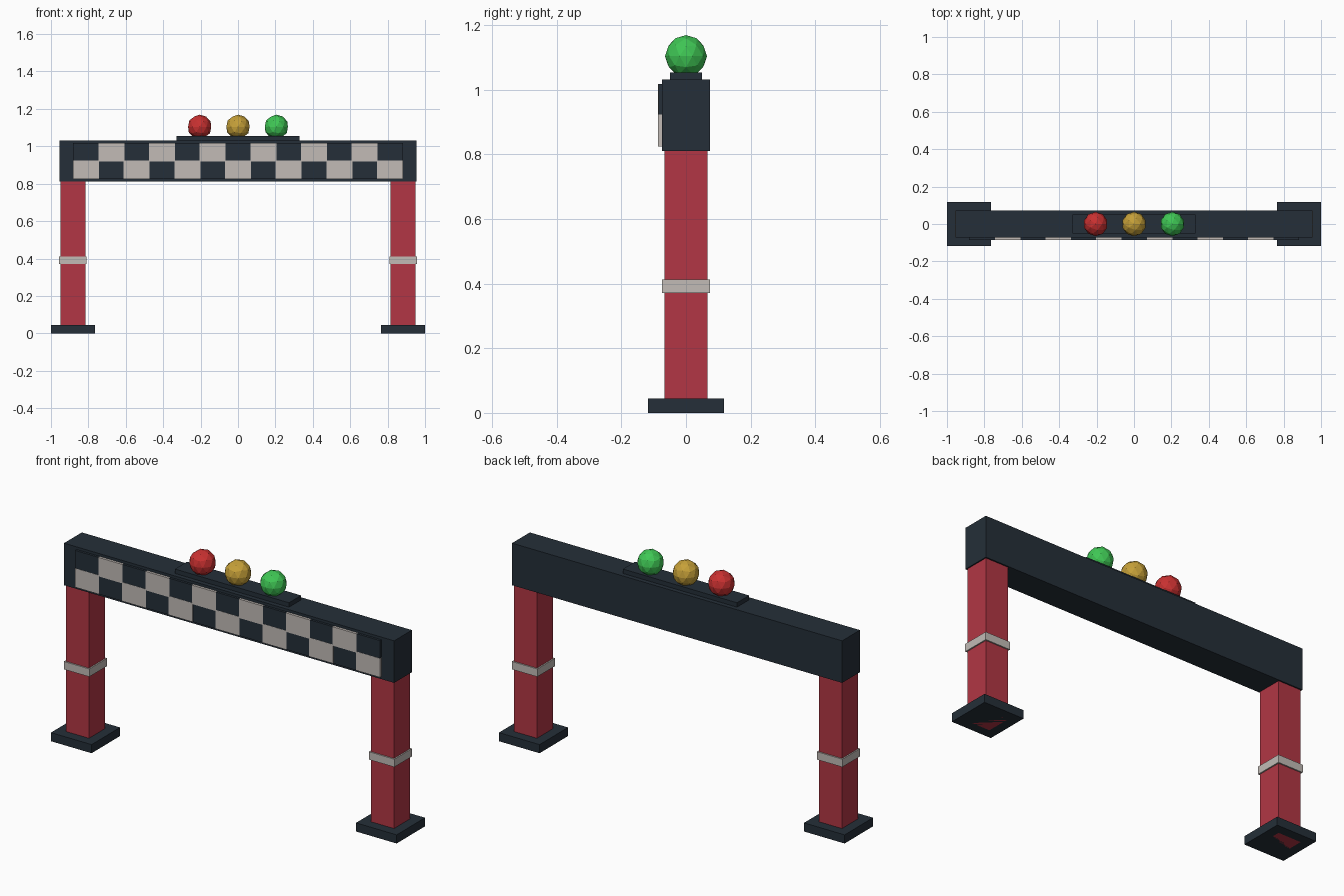
import bpy

cube = bpy.data.objects.get("Cube")
if cube:
    bpy.data.objects.remove(cube, do_unlink=True)


def material(name, rgb):
    m = bpy.data.materials.new(name)
    m.use_nodes = True
    color = (*rgb, 1)
    m.diffuse_color = color
    bsdf = next(n for n in m.node_tree.nodes if n.type == 'BSDF_PRINCIPLED')
    bsdf.inputs["Base Color"].default_value = color
    return m


dark = material("dark slate", (0.018, 0.028, 0.040))
post_red = material("post red", (0.445, 0.037, 0.058))
pale = material("pale grey", (0.54, 0.50, 0.47))
lamp_red = material("lamp red", (0.58, 0.03, 0.03))
lamp_amber = material("lamp amber", (0.56, 0.35, 0.04))
lamp_green = material("lamp green", (0.05, 0.57, 0.09))


def finish(name, mat):
    obj = bpy.context.object
    obj.name = name
    obj.data.materials.append(mat)
    return obj


def box(name, mat, x, y, z):
    """Box from (min, max) ranges on each axis."""
    ranges = (x, y, z)
    bpy.ops.mesh.primitive_cube_add(size=1, location=[(a + b) / 2 for a, b in ranges])
    obj = finish(name, mat)
    obj.scale = [b - a for a, b in ranges]
    bpy.ops.object.transform_apply(location=False, rotation=False, scale=True)
    return obj


def column_part(name, mat, cx, half, z):
    return box(name, mat, (cx - half, cx + half), (-half, half), z)


# Posts with foot plates and bands
POST_X = 0.8825
for side, sign in (("left", 1), ("right", -1)):
    cx = sign * POST_X
    column_part(f"{side}_foot", dark, cx, 0.1175, (0, 0.045))
    column_part(f"{side}_post", post_red, cx, 0.0665, (0, 0.82))
    column_part(f"{side}_band", pale, cx, 0.0735, (0.371, 0.412))

# Crossbeam and lamp plinth
box("crossbeam", dark, (-0.955, 0.955), (-0.0735, 0.0735), (0.811, 1.031))
box("lamp_plinth", dark, (-0.33, 0.33), (-0.05, 0.05), (1.025, 1.054))

# Chequered tiles on the front of the beam
COLUMNS, PITCH = 13, 0.1355
for row, low in (("lower", 0.825), ("upper", 0.918)):
    for i in range(COLUMNS):
        cx = (i - (COLUMNS - 1) / 2) * PITCH
        light = (i % 2 == 0) == (row == "lower")
        front = -0.0865 if light else -0.0855
        half = 0.0695 if light else 0.0685
        box(f"{row}_tile_{i + 1}", pale if light else dark,
            (cx - half, cx + half), (front, -0.07), (low, low + 0.099))

# Faceted signal lamps
for name, mat, x in (("red_lamp", lamp_red, -0.205),
                     ("amber_lamp", lamp_amber, 0),
                     ("green_lamp", lamp_green, 0.205)):
    bpy.ops.mesh.primitive_ico_sphere_add(subdivisions=2, radius=0.065, location=(x, 0, 1.104))
    finish(name, mat)
